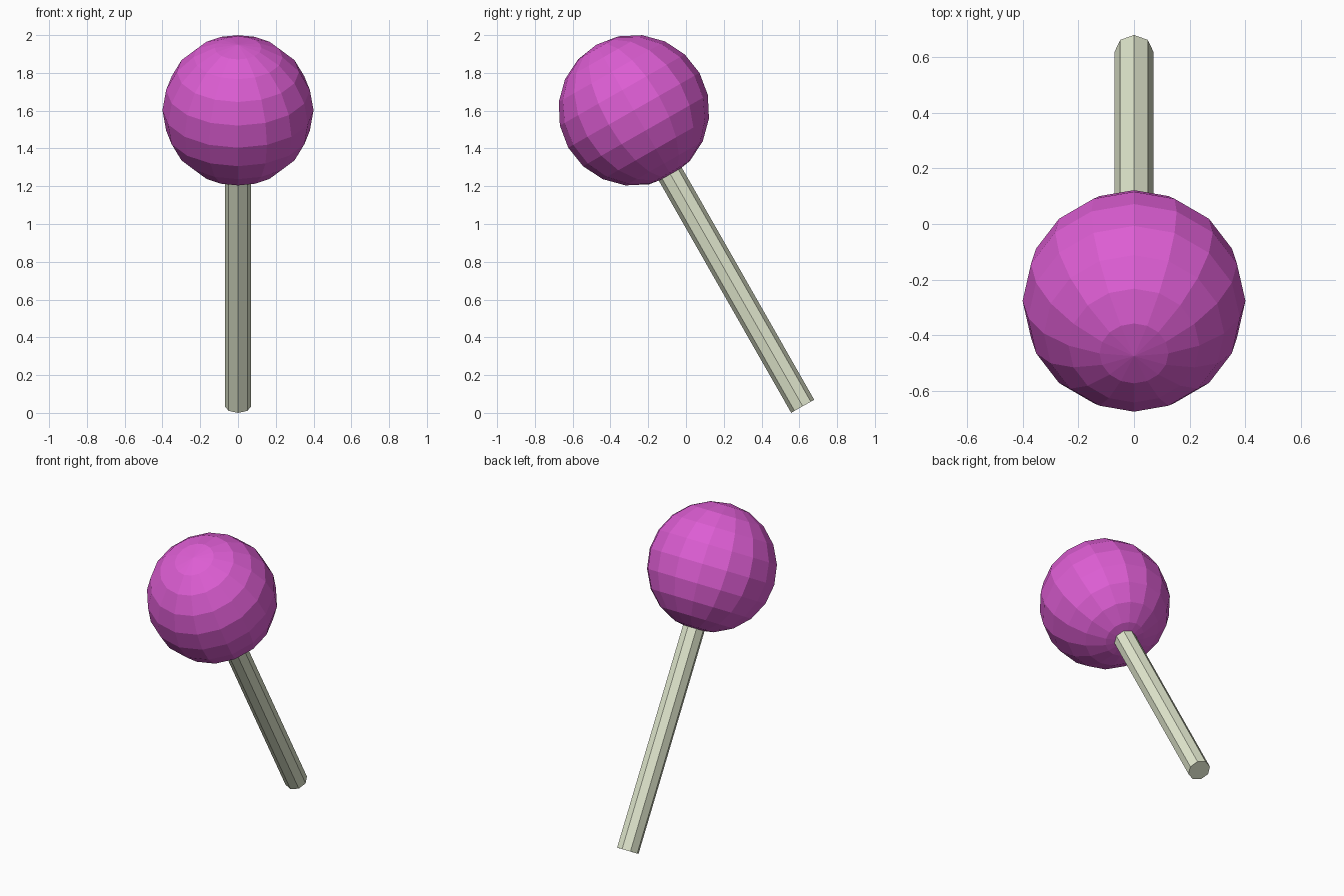
import bpy
from math import radians
from mathutils import Matrix, Vector

if "Cube" in bpy.data.objects:
    bpy.data.objects.remove(bpy.data.objects["Cube"])

TILT = radians(29.7)
CENTRE = Vector((0, -0.276, 1.602))   # middle of the ball
RADIUS, STICK_RADIUS, REACH = 0.4, 0.07, 1.804


def colour(obj, name, rgb):
    mat = bpy.data.materials.new(name)
    mat.diffuse_color = (*rgb, 1)
    mat.use_nodes = True
    mat.node_tree.nodes["Principled BSDF"].inputs["Base Color"].default_value = mat.diffuse_color
    obj.data.materials.append(mat)


def place(obj, name, offset):
    # Put the part on the tilted axis, at a distance from the ball centre
    obj.name = name
    rot = Matrix.Rotation(TILT, 4, 'X')
    obj.matrix_world = Matrix.Translation(CENTRE) @ rot @ Matrix.Translation((0, 0, offset))


# Faceted ball
bpy.ops.mesh.primitive_uv_sphere_add(segments=16, ring_count=10, radius=RADIUS)
ball = bpy.context.object
place(ball, "candy_ball", 0)
colour(ball, "candy_pink", (0.72, 0.11, 0.65))

# Eight-sided stick, its upper end buried in the ball
top = -0.3
bpy.ops.mesh.primitive_cylinder_add(vertices=8, radius=STICK_RADIUS, depth=REACH + top)
stick = bpy.context.object
place(stick, "stick", (top - REACH) / 2)
colour(stick, "stick_cream", (0.76, 0.81, 0.62))
